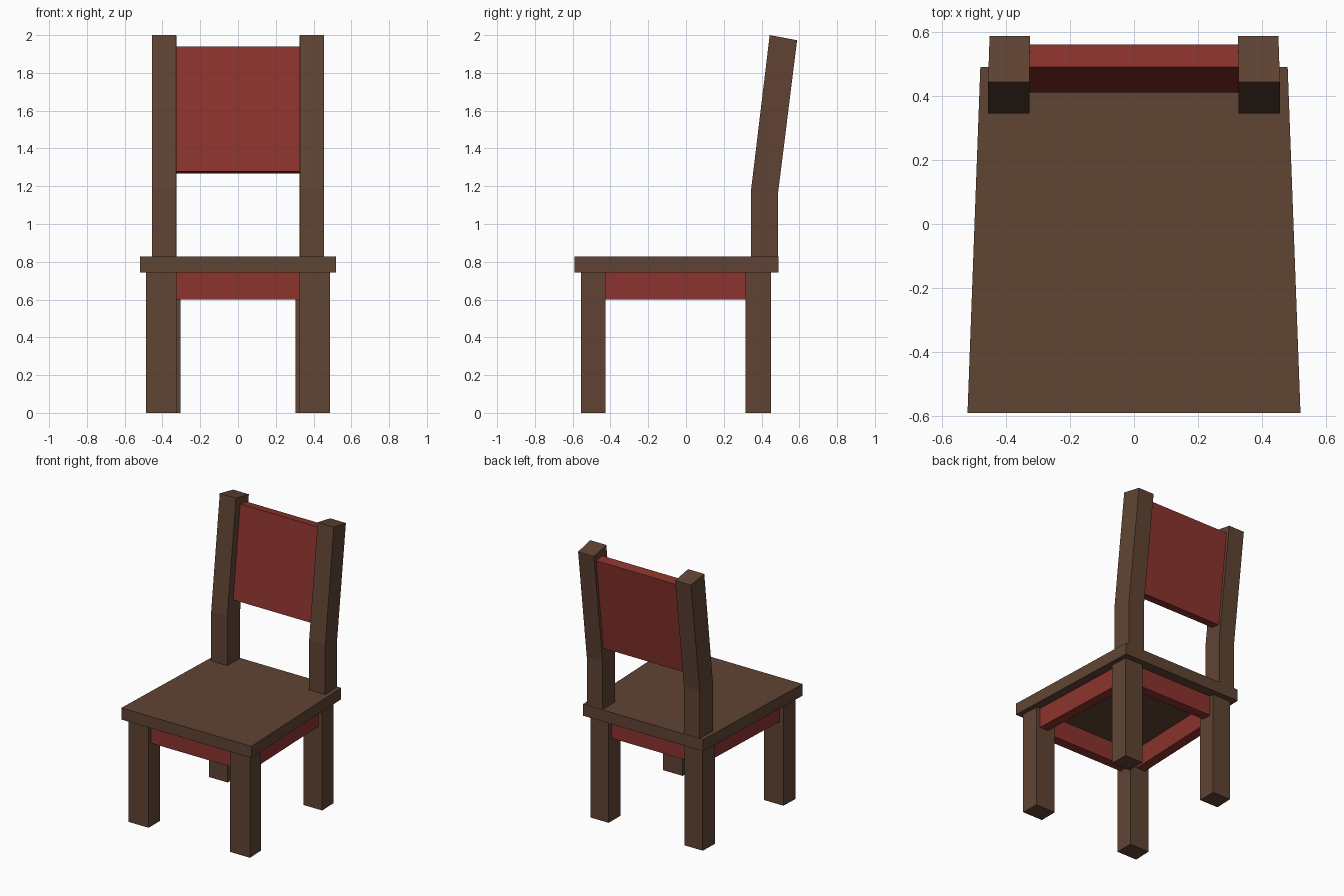
import bpy, bmesh

if "Cube" in bpy.data.objects:
    bpy.data.objects.remove(bpy.data.objects["Cube"])


def material(name, rgb):
    m = bpy.data.materials.new(name)
    m.diffuse_color = (*rgb, 1)
    m.use_nodes = True
    m.node_tree.nodes["Principled BSDF"].inputs["Base Color"].default_value = m.diffuse_color
    return m


WOOD = material("brown wood", (0.117, 0.058, 0.034))
RED = material("dark red", (0.262, 0.034, 0.027))


def loft(name, rings, mat):
    """Closed solid through a list of matching point rings."""
    bm = bmesh.new()
    loops = [[bm.verts.new(p) for p in ring] for ring in rings]
    n = len(loops[0])
    for a, b in zip(loops, loops[1:]):
        for i in range(n):
            j = (i + 1) % n
            bm.faces.new((a[i], a[j], b[j], b[i]))
    bm.faces.new(loops[0][::-1])
    bm.faces.new(loops[-1])
    bmesh.ops.recalc_face_normals(bm, faces=bm.faces)
    me = bpy.data.meshes.new(name)
    bm.to_mesh(me)
    bm.free()
    me.materials.append(mat)
    ob = bpy.data.objects.new(name, me)
    bpy.context.collection.objects.link(ob)
    return ob


def prism(name, plan, z0, z1, mat):
    return loft(name, [[(x, y, z) for x, y in plan] for z in (z0, z1)], mat)


def mirrored(ob):
    ob.modifiers.new("mirror", 'MIRROR').use_axis[0] = True
    return ob


SEAT_LOW, SEAT_TOP, APRON_LOW = 0.743, 0.827, 0.60

# Seat, slightly narrower at the back
prism("seat", [(-0.52, -0.59), (0.52, -0.59), (0.48, 0.49), (-0.48, 0.49)],
      SEAT_LOW, SEAT_TOP, WOOD)

# Legs, outer sides following the seat taper
mirrored(prism("front_legs", [(0.325, -0.557), (0.486, -0.557),
                              (0.481, -0.425), (0.325, -0.425)], 0, SEAT_LOW, WOOD))
mirrored(prism("back_legs", [(0.304, 0.315), (0.453, 0.315),
                             (0.448, 0.449), (0.304, 0.449)], 0, SEAT_LOW, WOOD))

# Rails under the seat
for name, w, y0, y1 in (("front_rail", 0.325, -0.527, -0.457),
                        ("back_rail", 0.304, 0.347, 0.417)):
    prism(name, [(-w, y0), (w, y0), (w, y1), (-w, y1)], APRON_LOW, SEAT_LOW, RED)
mirrored(prism("side_rails", [(0.381, -0.425), (0.451, -0.425),
                              (0.423, 0.315), (0.353, 0.315)], APRON_LOW, SEAT_LOW, RED))

# Back posts, bent backwards above the seat
post = [((0.345, SEAT_TOP), (0.488, SEAT_TOP)),
        ((0.345, 1.185), (0.488, 1.168)),
        ((0.443, 2.0), (0.588, 1.973))]
mirrored(loft("back_posts",
              [[(0.327, f[0], f[1]), (0.456, f[0], f[1]),
                (0.451, b[0], b[1]), (0.325, b[0], b[1])] for f, b in post], WOOD))

# Backrest panel, leaning with the posts
side = [(0.410, 1.278), (0.480, 1.268), (0.560, 1.931), (0.490, 1.940)]
loft("backrest", [[(x, y, z) for y, z in side] for x in (-0.326, 0.326)], RED)
